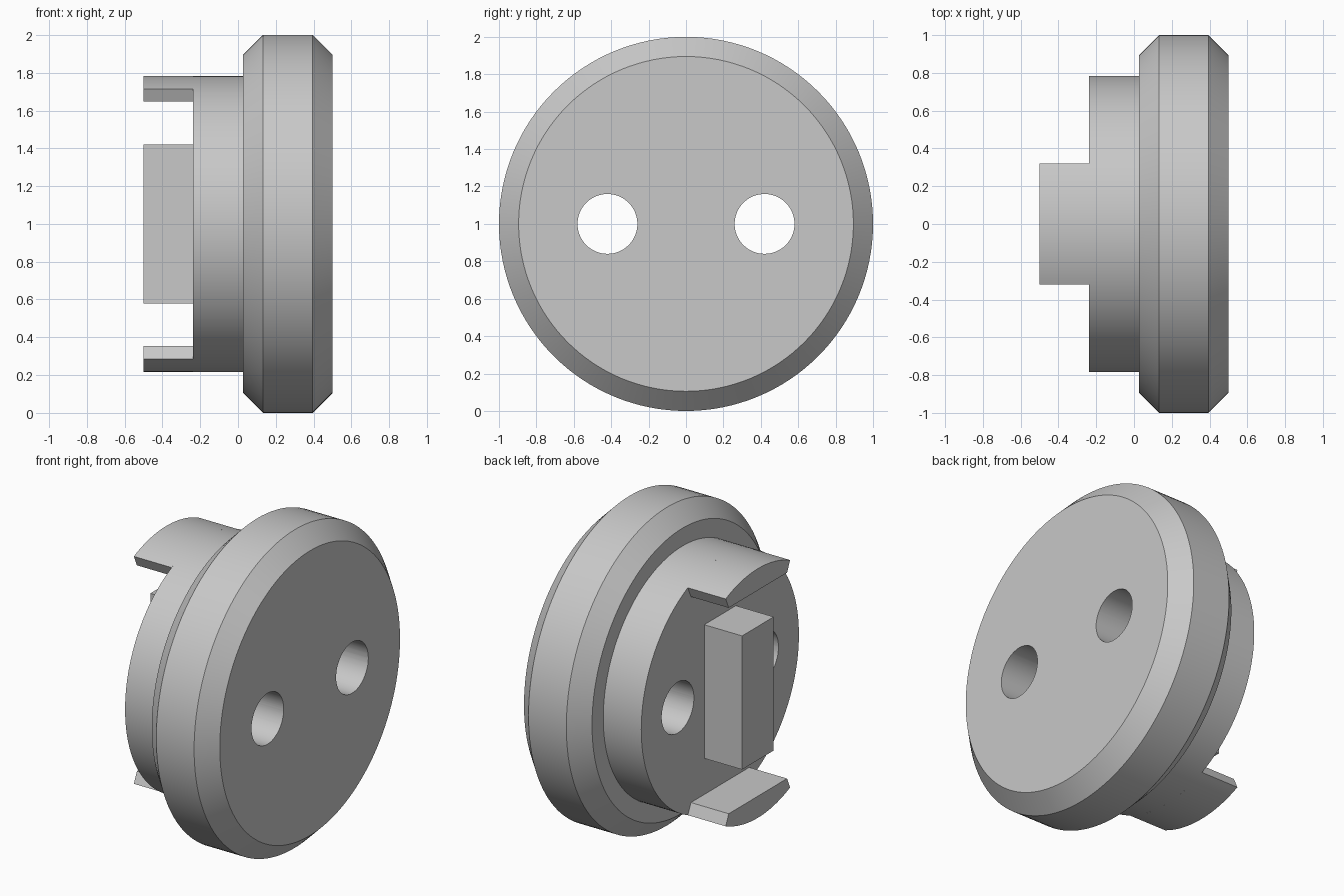
import bpy, bmesh, math
from mathutils import Vector

default = bpy.data.objects.get("Cube")
if default:
    bpy.data.objects.remove(default, do_unlink=True)

CENTRE_Z = 1.0
HUB_R = 0.783
BACK_X, HUB_X, RIM_X, FACE_X = -0.5, -0.237, 0.027, 0.5
CHAMFER = 0.105

grey = bpy.data.materials.new("plain grey")
grey.use_nodes = True
grey.diffuse_color = (0.58, 0.58, 0.58, 1)
grey.node_tree.nodes["Principled BSDF"].inputs["Base Color"].default_value = grey.diffuse_color


def finish(name, bm):
    """Turn a bmesh into a grey object with sharp edges kept."""
    bmesh.ops.remove_doubles(bm, verts=bm.verts, dist=1e-5)
    bmesh.ops.recalc_face_normals(bm, faces=bm.faces)
    mesh = bpy.data.meshes.new(name)
    bm.to_mesh(mesh)
    bm.free()
    mesh.materials.append(grey)
    obj = bpy.data.objects.new(name, mesh)
    obj.location.z = CENTRE_Z
    bpy.context.collection.objects.link(obj)
    return obj


def smooth(obj):
    bpy.ops.object.select_all(action='DESELECT')
    obj.select_set(True)
    bpy.context.view_layer.objects.active = obj
    bpy.ops.object.shade_smooth_by_angle(angle=math.radians(25))


def lathe(name, profile, steps=128):
    """Revolve (x, radius) points around the x axis."""
    bm = bmesh.new()
    verts = [bm.verts.new((x, 0, r)) for x, r in profile]
    edges = [bm.edges.new(pair) for pair in zip(verts, verts[1:])]
    bmesh.ops.spin(bm, geom=verts + edges, cent=(0, 0, 0), axis=(1, 0, 0),
                   angle=math.tau, steps=steps, use_merge=True)
    return finish(name, bm)


def prism(name, outline, x0, x1):
    """Extrude a (y, z) outline along x."""
    bm = bmesh.new()
    face = bm.faces.new([bm.verts.new((x0, y, z)) for y, z in outline])
    side = bmesh.ops.extrude_face_region(bm, geom=[face])["geom"]
    moved = [v for v in side if isinstance(v, bmesh.types.BMVert)]
    bmesh.ops.translate(bm, verts=moved, vec=Vector((x1 - x0, 0, 0)))
    return finish(name, bm)


# Chamfered disc with the narrower hub behind it
body = lathe("disc_and_hub", [
    (HUB_X, 0), (HUB_X, HUB_R), (RIM_X, HUB_R), (RIM_X, 1 - CHAMFER),
    (RIM_X + CHAMFER, 1), (FACE_X - CHAMFER, 1), (FACE_X, 1 - CHAMFER), (FACE_X, 0)])

# Two round through holes
for side, y in (("left", 0.42), ("right", -0.42)):
    circle = [(y + 0.16 * math.cos(a), 0.16 * math.sin(a))
              for a in (math.tau * i / 64 for i in range(64))]
    cutter = prism(side + "_hole_cutter", circle, -0.4, 0.7)
    cutter.hide_render = True
    cutter.hide_set(True)
    cut = body.modifiers.new(side + "_hole", 'BOOLEAN')
    cut.operation = 'DIFFERENCE'
    cut.solver = 'EXACT'
    cut.object = cutter

# Bake the holes and drop the cutters
bpy.context.view_layer.update()
baked = bpy.data.meshes.new_from_object(body.evaluated_get(bpy.context.evaluated_depsgraph_get()))
cutters = [m.object for m in body.modifiers]
body.modifiers.clear()
body.data = baked
for cutter in cutters:
    bpy.data.objects.remove(cutter, do_unlink=True)
smooth(body)

# Curved tabs with radial ends and a flat inner side
half = math.asin(0.32 / HUB_R)
inner_z = 0.647
arc = [(HUB_R * math.sin(a), HUB_R * math.cos(a))
       for a in (half * (i / 12 - 1) for i in range(25))]
inner_y = inner_z * math.tan(half)
tab = arc + [(inner_y, inner_z), (-inner_y, inner_z)]
for name, sign in (("top_tab", 1), ("bottom_tab", -1)):
    smooth(prism(name, [(y, sign * z) for y, z in tab], BACK_X, HUB_X))

# Upright block between the tabs
prism("centre_block", [(-0.157, -0.42), (0.157, -0.42), (0.157, 0.42), (-0.157, 0.42)],
      BACK_X, HUB_X)
